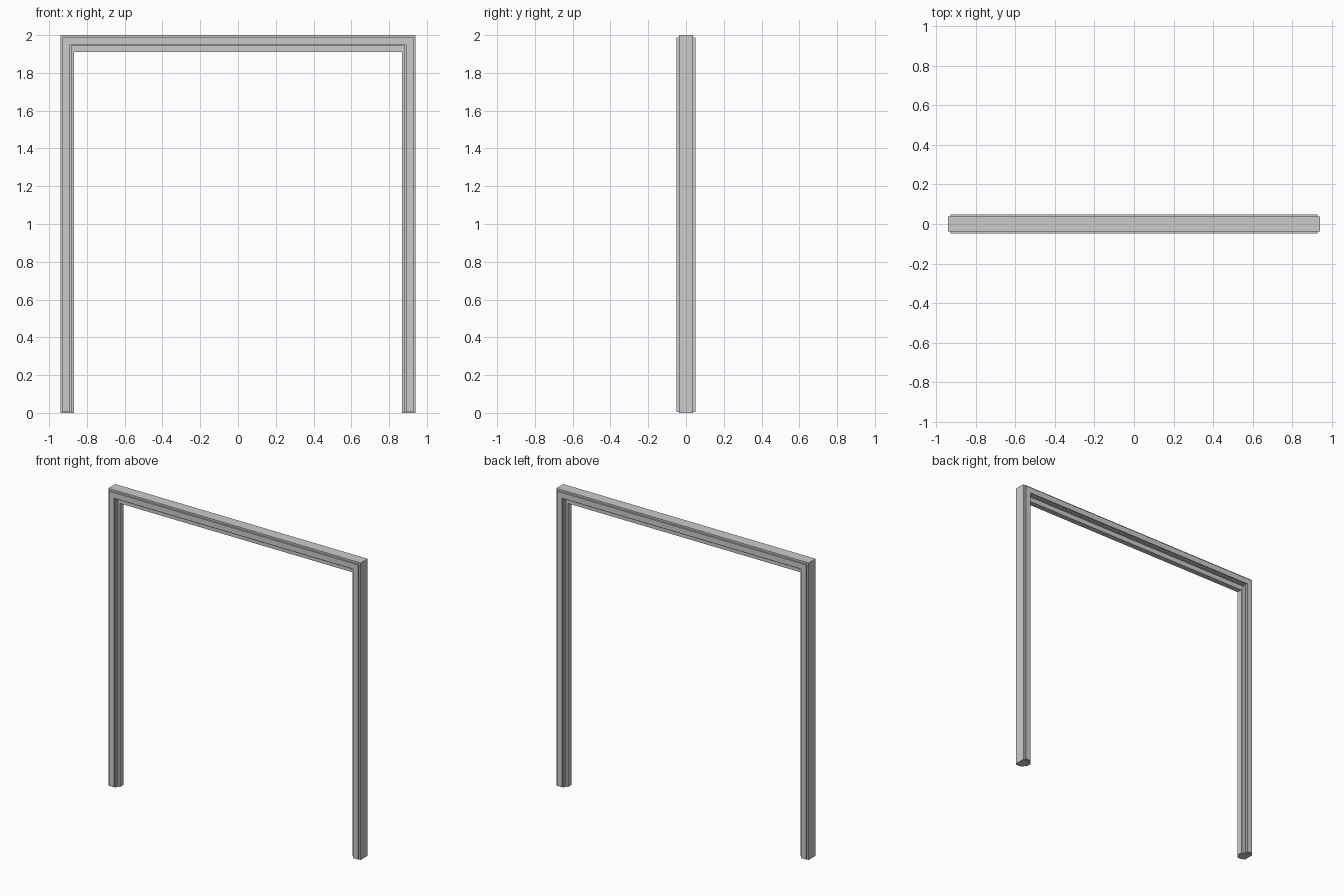
import bpy, bmesh

if "Cube" in bpy.data.objects:
    bpy.data.objects.remove(bpy.data.objects["Cube"])

HALF_W, TOP = 0.94, 2.0


def portal(name, profile, foot=0.0):
    """Sweep a closed profile up one side, across the head and down the other.
    Profile points: (inset from side, inset from top, y)."""
    bm = bmesh.new()
    rings = []
    for sx, at_top in ((-1, False), (-1, True), (1, True), (1, False)):
        rings.append([bm.verts.new((sx * (HALF_W - s), y, TOP - t if at_top else foot))
                      for s, t, y in profile])
    n = len(profile)
    for a, b in zip(rings, rings[1:]):
        for i in range(n):
            j = (i + 1) % n
            bm.faces.new((a[i], a[j], b[j], b[i]))
    bm.faces.new(rings[0])
    bm.faces.new(rings[-1])
    bmesh.ops.recalc_face_normals(bm, faces=bm.faces)
    mesh = bpy.data.meshes.new(name)
    bm.to_mesh(mesh)
    bm.free()
    obj = bpy.data.objects.new(name, mesh)
    bpy.context.collection.objects.link(obj)
    return obj


# Main frame with the door stop running along its inner faces
core, stop = 0.037, 0.018
portal("door_frame", [
    (0, 0, -core), (0.058, 0.058, -core),
    (0.058, 0.058, -stop), (0.073, 0.09, -stop),
    (0.073, 0.09, stop), (0.058, 0.058, stop),
    (0.058, 0.058, core), (0, 0, core)])

# Raised trim on the front and back
for name, side in (("front_trim", -1), ("back_trim", 1)):
    portal(name, [(0.012, 0.012, side * 0.036), (0.050, 0.050, side * 0.036),
                  (0.050, 0.050, side * 0.049), (0.012, 0.012, side * 0.049)],
           foot=0.004)
